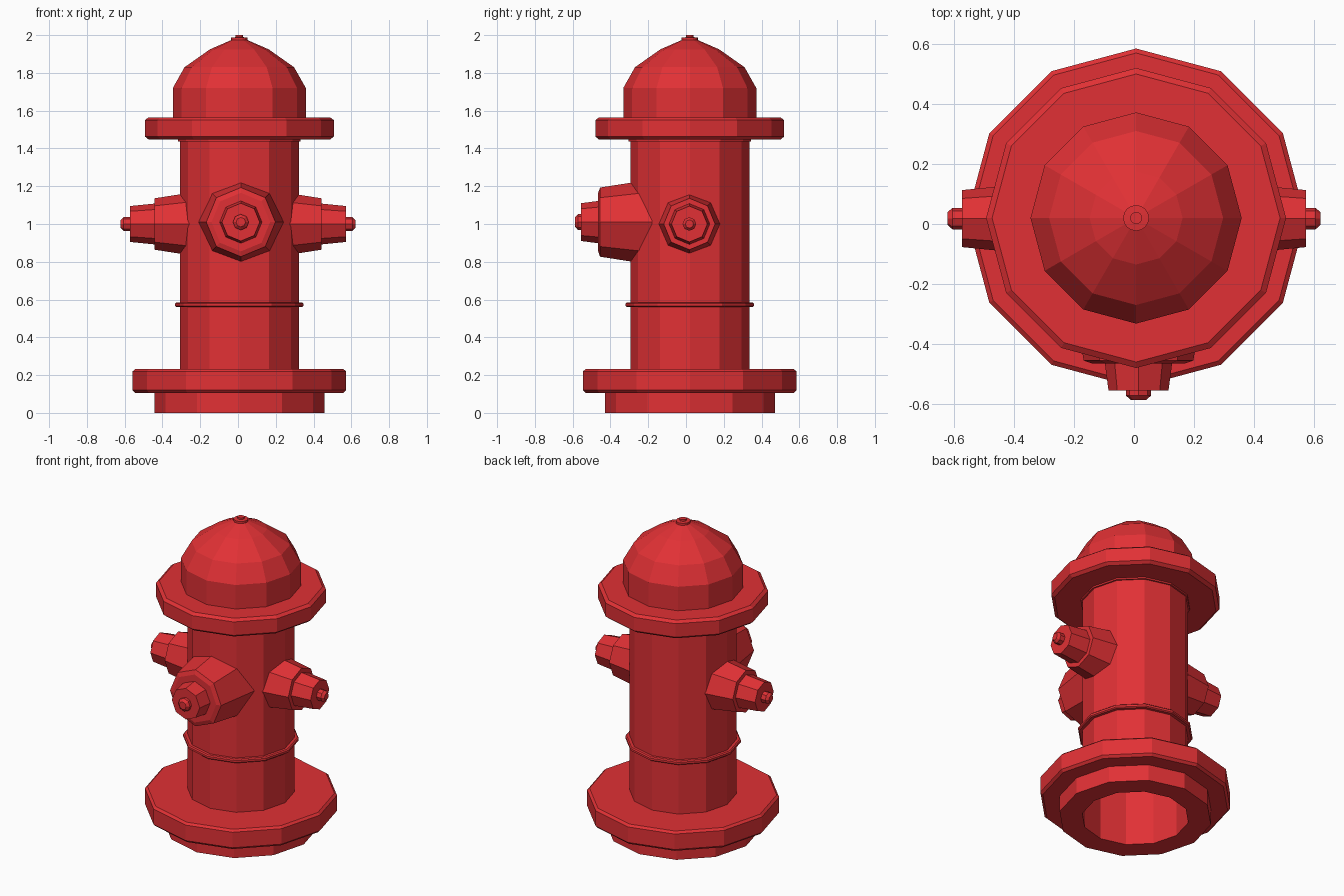
import bpy, bmesh, math
from mathutils import Matrix, Vector

if "Cube" in bpy.data.objects:
    bpy.data.objects.remove(bpy.data.objects["Cube"])

red = bpy.data.materials.new("red_paint")
red.diffuse_color = (0.75, 0.03, 0.035, 1)
red.use_nodes = True
red.node_tree.nodes["Principled BSDF"].inputs["Base Color"].default_value = red.diffuse_color
CX, CY = 0.007, 0.02          # axis of the barrel


def lathe(name, profile, sides=12, loc=(CX, CY, 0), rot=None):
    """Spin (radius, height) points around local z; radius 0 makes a pole."""
    bm = bmesh.new()
    rings = []
    for r, h in profile:
        if r == 0:
            rings.append([bm.verts.new((0, 0, h))] * sides)
        else:
            rings.append([bm.verts.new((r * math.cos(2 * math.pi * i / sides),
                                        r * math.sin(2 * math.pi * i / sides), h))
                          for i in range(sides)])
    for a, b in zip(rings, rings[1:]):
        for i in range(sides):
            j = (i + 1) % sides
            quad = list(dict.fromkeys((a[i], a[j], b[j], b[i])))
            bm.faces.new(quad)
    bmesh.ops.recalc_face_normals(bm, faces=bm.faces)
    bm.transform(Matrix.Translation(Vector(loc)) @ (rot or Matrix.Identity(4)))
    me = bpy.data.meshes.new(name)
    bm.to_mesh(me)
    bm.free()
    me.materials.append(red)
    ob = bpy.data.objects.new(name, me)
    bpy.context.collection.objects.link(ob)
    return ob


# Hollow barrel, open at the bottom
lathe("barrel", [(0.315, 0), (0.315, 1.45)])

# Foot and bottom flange
lathe("base_flange", [(0.315, 0), (0.45, 0), (0.45, 0.105), (0.55, 0.105), (0.565, 0.12),
                      (0.565, 0.22), (0.55, 0.233), (0.315, 0.233)])

# Thin band around the barrel
lathe("barrel_band", [(0.315, 0.56), (0.333, 0.56), (0.34, 0.566), (0.34, 0.579),
                      (0.333, 0.585), (0.315, 0.585)])

# Top flange with a small lip below
lathe("top_flange", [(0.315, 1.437), (0.325, 1.437), (0.325, 1.447), (0.48, 1.447),
                     (0.5, 1.463), (0.5, 1.55), (0.48, 1.565), (0.34, 1.565)])

# Domed bonnet
lathe("bonnet", [(0.352, 1.565), (0.352, 1.72), (0.29, 1.83), (0.155, 1.925),
                 (0.04, 1.975), (0, 1.978)])

# Nut on top of the bonnet
lathe("bonnet_nut", [(0.043, 1.972), (0.043, 1.987), (0.02, 1.989), (0.02, 2.0), (0, 2.0)], sides=16)

# Large front outlet, heights measured along -y
lathe("front_outlet", [(0.226, 0.18), (0.183, 0.455), (0.155, 0.465), (0.112, 0.465),
                       (0.1, 0.555), (0.042, 0.555), (0.042, 0.572), (0.025, 0.587),
                       (0, 0.587)],
      sides=8, loc=(0.015, 0, 1.01), rot=Matrix.Rotation(math.pi / 2, 4, 'X'))

# Two side outlets
for side, s in (("right", 1), ("left", -1)):
    lathe(side + "_outlet", [(0.166, 0.25), (0.136, 0.442), (0.108, 0.442), (0.095, 0.573),
                             (0.036, 0.573), (0.036, 0.605), (0.022, 0.621), (0, 0.621)],
          sides=8, loc=(0, 0.018, 1.0), rot=Matrix.Rotation(s * math.pi / 2, 4, 'Y'))
